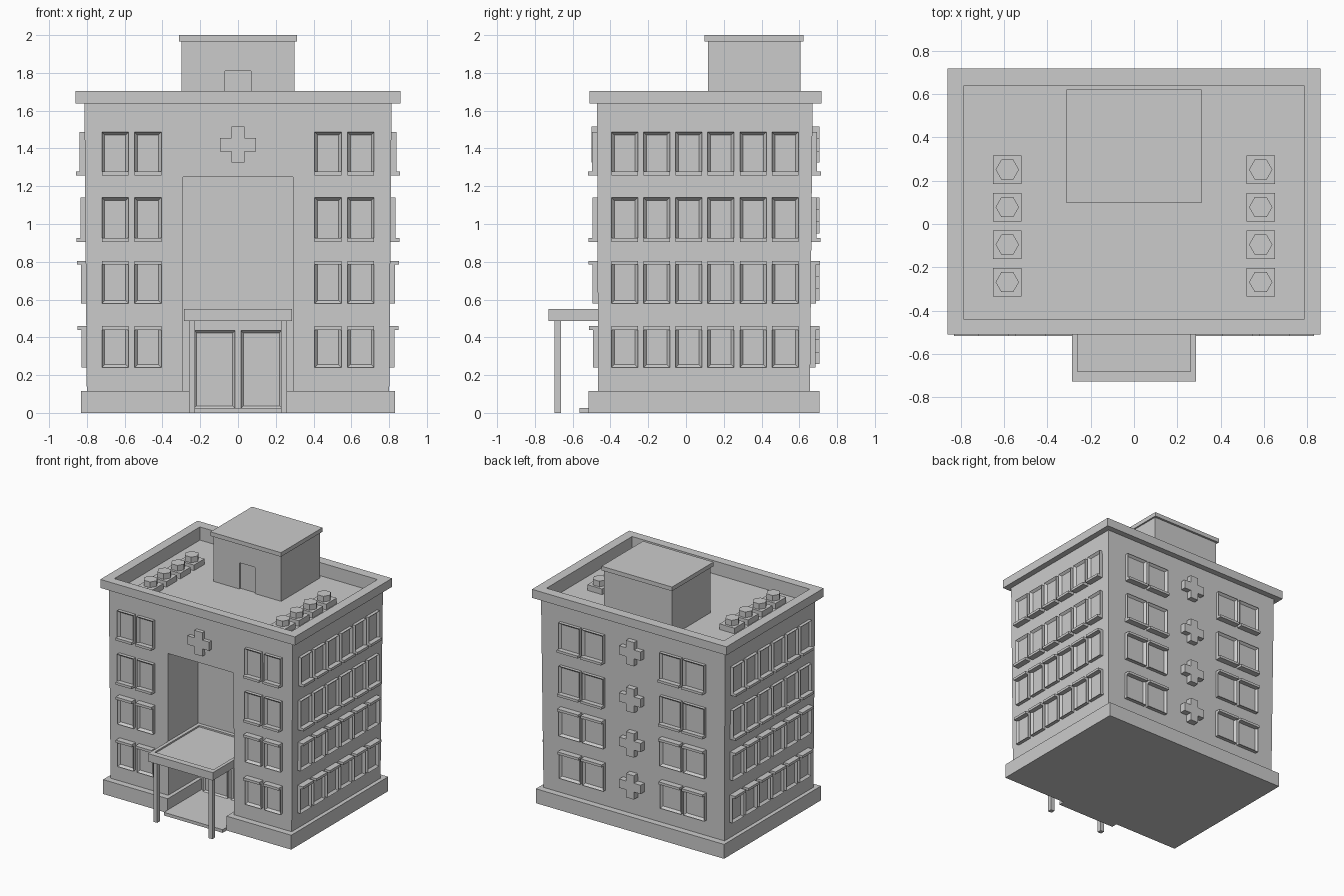
import bpy, bmesh, math
from mathutils import Matrix, Vector

if "Cube" in bpy.data.objects:
    bpy.data.objects.remove(bpy.data.objects["Cube"])


def finish(name, bm):
    bmesh.ops.recalc_face_normals(bm, faces=bm.faces[:])
    me = bpy.data.meshes.new(name)
    bm.to_mesh(me)
    bm.free()
    ob = bpy.data.objects.new(name, me)
    bpy.context.scene.collection.objects.link(ob)
    return ob


def add_box(bm, lo, hi, mat=Matrix()):
    lo, hi = Vector(lo), Vector(hi)
    m = Matrix.Translation((lo + hi) / 2) @ Matrix.Diagonal((*(hi - lo), 1))
    return bmesh.ops.create_cube(bm, size=1, matrix=mat @ m)["verts"]


def box(name, lo, hi):
    bm = bmesh.new()
    add_box(bm, lo, hi)
    return finish(name, bm)


def cut(ob, lo, hi):
    cutter = box("cutter", lo, hi)
    cutter.hide_render = True
    mod = ob.modifiers.new("cut", "BOOLEAN")
    mod.operation = "DIFFERENCE"
    mod.solver = "EXACT"
    mod.object = cutter
    bpy.context.view_layer.objects.active = ob
    bpy.ops.object.modifier_apply(modifier=mod.name)
    bpy.data.objects.remove(cutter)


def add_panel(bm, w, z0, z1, depth, mat, rim=0.022, sink=0.018):
    """Framed panel: local x along the wall, -y outward."""
    vs = add_box(bm, (-w / 2, -depth, z0), (w / 2, 0.03, z1), mat)
    out = (mat.to_3x3() @ Vector((0, -1, 0))).normalized()
    bm.normal_update()
    faces = {f for v in vs for f in v.link_faces}
    front = max(faces, key=lambda f: f.calc_center_median().dot(out))
    bmesh.ops.inset_individual(bm, faces=[front], thickness=rim)
    bmesh.ops.translate(bm, verts=front.verts[:], vec=-out * sink)


# Body, slightly wider at the top, with the entrance recess and roof well
bm = bmesh.new()
for v in add_box(bm, (-0.8, -0.465, 0.05), (0.8, 0.656, 1.65)):
    if v.co.z > 1:
        v.co.x *= 0.813 / 0.8
        v.co.y += 0.014 if v.co.y > 0 else -0.006
body = finish("walls", bm)
BACK = -0.09
cut(body, (-0.29, -0.8, -0.1), (0.29, BACK, 1.25))
WELL = ((-0.785, -0.44, 1.60), (0.785, 0.64, 1.8))
cut(body, *WELL)

parapet = box("parapet", (-0.86, -0.51, 1.637), (0.86, 0.717, 1.705))
cut(parapet, *WELL)

plinth = box("plinth", (-0.832, -0.516, 0), (0.832, 0.708, 0.115))
cut(plinth, (-0.26, -0.8, -0.1), (0.26, BACK, 0.3))
box("entrance_floor", (-0.26, -0.565, 0), (0.26, BACK, 0.025))

# Windows on all four walls; lower two rows have hoods, upper two have sills
ROWS = [(0.24, 0.46, True), (0.58, 0.805, True),
        (0.905, 1.14, False), (1.258, 1.487, False)]
SIDE = [-0.325 + 0.17 * i for i in range(6)]
WALLS = {
    "front": (0, [-0.65, -0.477, 0.477, 0.65], 0.142, 0.465, 0.471),
    "right": (90, SIDE, 0.14, 0.8, 0.813),
    "back": (180, [-0.55, -0.343, 0.343, 0.55], 0.186, 0.656, 0.67),
    "left": (-90, [-s for s in SIDE], 0.14, 0.8, 0.813),
}
for side, (angle, centres, w, d0, d1) in WALLS.items():
    bm = bmesh.new()
    rot = Matrix.Rotation(math.radians(angle), 4, "Z")
    for z0, z1, hood in ROWS:
        d = d0 + (d1 - d0) * (z0 + z1) / 3.3
        for c in centres:
            m = rot @ Matrix.Translation((c, -d, 0))
            add_panel(bm, w, z0, z1, 0.027, m)
            a, b = (z1 - 0.02, z1) if hood else (z0, z0 + 0.02)
            add_box(bm, (-w / 2, -0.048, a), (w / 2, -0.01, b), m)
    finish(side + "_windows", bm)


# Wall crosses: one over the entrance, four down the back
def cross(name, y0, y1, z):
    r, t = 0.095, 0.035
    pts = [(t, t), (t, r), (-t, r), (-t, t), (-r, t), (-r, -t),
           (-t, -t), (-t, -r), (t, -r), (t, -t), (r, -t), (r, t)]
    bm = bmesh.new()
    f = bm.faces.new([bm.verts.new((x, y0, z + h)) for x, h in pts])
    ext = bmesh.ops.extrude_face_region(bm, geom=[f])["geom"]
    bmesh.ops.translate(bm, vec=(0, y1 - y0, 0),
                        verts=[g for g in ext if isinstance(g, bmesh.types.BMVert)])
    finish(name, bm)


cross("front_cross", -0.5, -0.45, 1.42)
for i, z in enumerate((0.355, 0.69, 1.045, 1.42)):
    cross(f"back_cross_{i + 1}", 0.64, 0.708, z)

# Entrance canopy with a raised rim, on two posts
canopy = box("canopy", (-0.287, -0.728, 0.487), (0.287, BACK, 0.55))
cut(canopy, (-0.26, -0.68, 0.538), (0.26, BACK - 0.03, 0.7))
for name, x in (("left_post", -0.2435), ("right_post", 0.2435)):
    box(name, (x - 0.017, -0.697, 0), (x + 0.017, -0.663, 0.49))

# Double entrance doors in the recess
bm = bmesh.new()
for s in (-1, 1):
    add_panel(bm, 0.215, 0.025, 0.435, 0.02,
              Matrix.Translation((s * 0.124, BACK, 0)), rim=0.016, sink=0.012)
finish("entrance_doors", bm)

# Rooftop stair house
house = box("roof_house", (-0.3, 0.117, 1.59), (0.3, 0.605, 1.975))
cut(house, (-0.07, 0.0, 1.6), (0.07, 0.132, 1.81))
box("roof_house_cap", (-0.312, 0.097, 1.967), (0.312, 0.622, 2.0))

# Roof vents: square base with a hexagonal top
for s, side in ((-1, "left"), (1, "right")):
    bm = bmesh.new()
    for y in (-0.268, -0.095, 0.078, 0.251):
        x = s * 0.585
        add_box(bm, (x - 0.066, y - 0.066, 1.59), (x + 0.066, y + 0.066, 1.645))
        bmesh.ops.create_cone(bm, cap_ends=True, segments=6, radius1=0.054,
                              radius2=0.054, depth=0.05,
                              matrix=Matrix.Translation((x, y, 1.665))
                              @ Matrix.Rotation(math.pi / 6, 4, "Z"))
    finish(side + "_roof_vents", bm)
